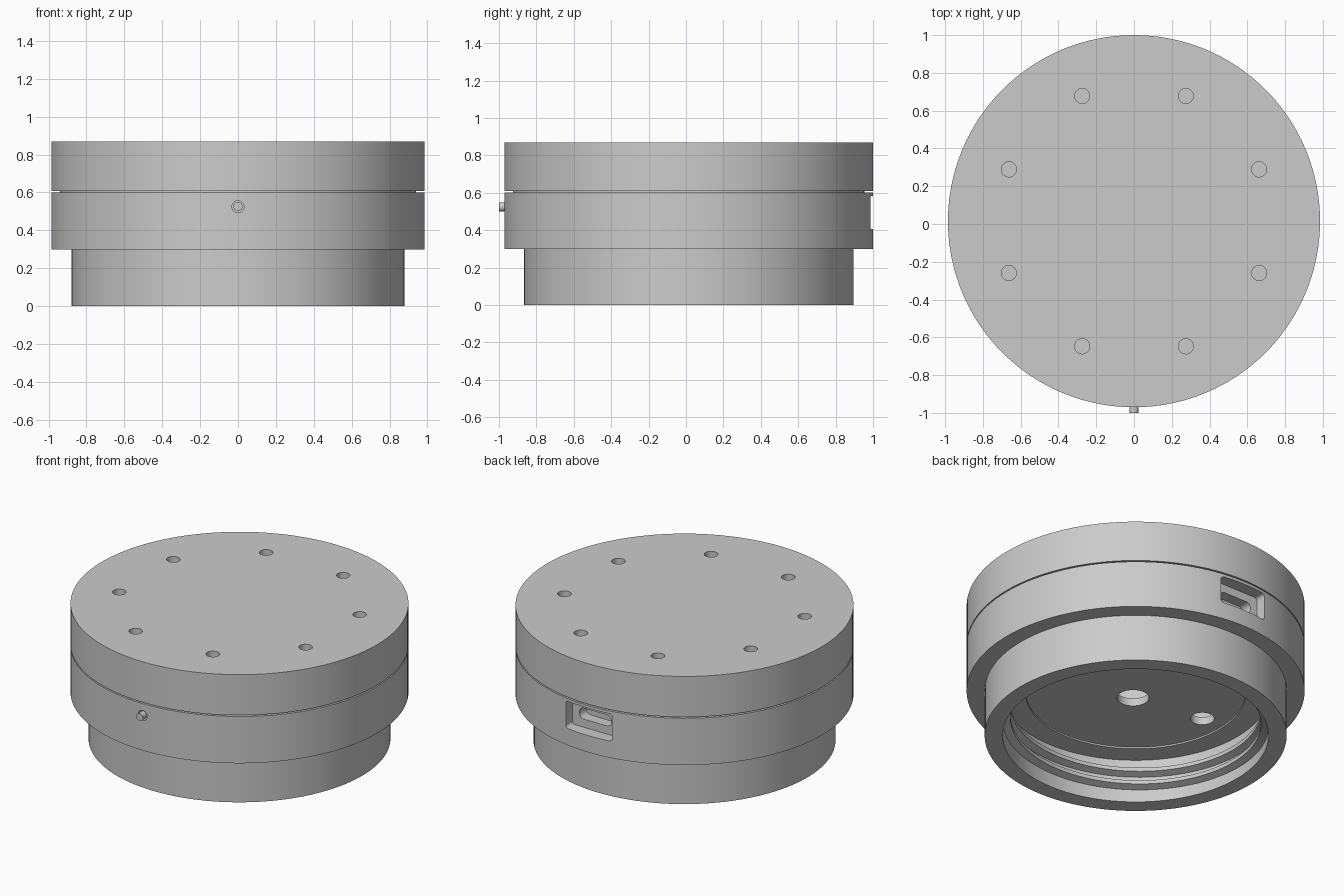
import bpy, bmesh
from math import pi, sin, cos, radians
from mathutils import Matrix, Vector

if "Cube" in bpy.data.objects:
    bpy.data.objects.remove(bpy.data.objects["Cube"])

CY = 0.015      # axis of the round body in y
SEG = 128


def finish(bm, name):
    bmesh.ops.recalc_face_normals(bm, faces=bm.faces)
    me = bpy.data.meshes.new(name)
    bm.to_mesh(me)
    bm.free()
    ob = bpy.data.objects.new(name, me)
    bpy.context.collection.objects.link(ob)
    return ob


def lathe(name, profile):
    """Revolve a radius/height outline about the body axis."""
    bm = bmesh.new()
    vs = [bm.verts.new((r, 0, z)) for r, z in profile]
    es = [bm.edges.new((a, b)) for a, b in zip(vs, vs[1:])]
    bmesh.ops.spin(bm, geom=vs + es, cent=(0, 0, 0), axis=(0, 0, 1),
                   angle=2 * pi, steps=SEG, use_duplicate=False)
    bmesh.ops.remove_doubles(bm, verts=bm.verts, dist=1e-5)
    bmesh.ops.translate(bm, verts=bm.verts, vec=(0, CY, 0))
    return finish(bm, name)


def cylinder(name, r, length, loc, along_y=False, segments=32):
    bm = bmesh.new()
    m = Matrix.Translation(Vector(loc) + Vector((0, CY, 0)))
    if along_y:
        m = m @ Matrix.Rotation(pi / 2, 4, 'X')
    bmesh.ops.create_cone(bm, cap_ends=True, segments=segments, radius1=r,
                          radius2=r, depth=length, matrix=m)
    return finish(bm, name)


def rounded_box(name, w, h, y0, y1, z, radius):
    """Box running along y with rounded corners in the x-z plane."""
    bm = bmesh.new()
    m = Matrix.Translation((0, (y0 + y1) / 2, z)) @ Matrix.Diagonal((w, y1 - y0, h, 1))
    bmesh.ops.create_cube(bm, size=1, matrix=m)
    es = [e for e in bm.edges if abs(e.verts[0].co.y - e.verts[1].co.y) > 1e-4]
    bmesh.ops.bevel(bm, geom=es, offset=radius, segments=6, profile=0.5, affect='EDGES')
    return finish(bm, name)


def cut(target, cutters):
    bpy.context.view_layer.objects.active = target
    for c in cutters:
        c.hide_render = True
        mod = target.modifiers.new("cut", 'BOOLEAN')
        mod.operation, mod.solver, mod.object = 'DIFFERENCE', 'EXACT', c
        bpy.ops.object.modifier_apply(modifier=mod.name)
        bpy.data.objects.remove(c)


# lower housing: threaded collar, floor plate and side wall
housing = lathe("lower_housing", [
    (0, .29), (.64, .29), (.64, .28), (.775, .28), (.775, 0), (.88, 0),
    (.88, .30), (.985, .30), (.985, .601), (.94, .601), (.94, .612),
    (.82, .612), (.82, .34), (0, .34)])
cut(housing, [
    rounded_box("port_recess", .33, .175, .92, 1.1, .495, .02),
    rounded_box("port_slot", .23, .07, .85, 1.0, .495, .033),
    cylinder("button_hole", .032, .1, (0, -.985, .525), True),
    cylinder("centre_hole", .093, .2, (-.03, -.06, .31)),
    cylinder("side_hole", .07, .2, (-.495, .015, .31))])

# cap with a ring of eight holes
cap = lathe("cap", [(0, .87), (.985, .87), (.985, .609), (.82, .609),
                    (.82, .79), (0, .79)])
ring = []
for i in range(8):
    a = radians(22.5 + 45 * i)
    ring.append(cylinder("cap_hole", .04, .2, (.717 * cos(a), .717 * sin(a), .83)))
cut(cap, ring)

# small side button
button = cylinder("side_button", .024, .10, (0, -.965, .525), True, 24)

# internal screw thread inside the collar
bm = bmesh.new()
TURNS, PITCH, Z0 = 2, .085, .065
n = int(TURNS * SEG)
rows = []
for i in range(n + 1):
    a = 2 * pi * i / SEG + radians(50)
    z = Z0 + PITCH * i / SEG
    fade = max(.05, min(1, i / 10, (n - i) / 10))
    crest = .78 - .05 * fade
    rows.append([bm.verts.new((r * cos(a), CY + r * sin(a), z + dz))
                 for r, dz in ((.78, -.028), (crest, -.012), (crest, .012), (.78, .028))])
for p, q in zip(rows, rows[1:]):
    for k in range(4):
        j = (k + 1) % 4
        bm.faces.new((p[k], p[j], q[j], q[k]))
bm.faces.new(rows[0])
bm.faces.new(rows[-1])
thread = finish(bm, "screw_thread")

# smooth round walls, sharp rims
for ob in (housing, cap, button, thread):
    bpy.ops.object.select_all(action='DESELECT')
    ob.select_set(True)
    bpy.context.view_layer.objects.active = ob
    bpy.ops.object.shade_smooth_by_angle(angle=radians(30))
